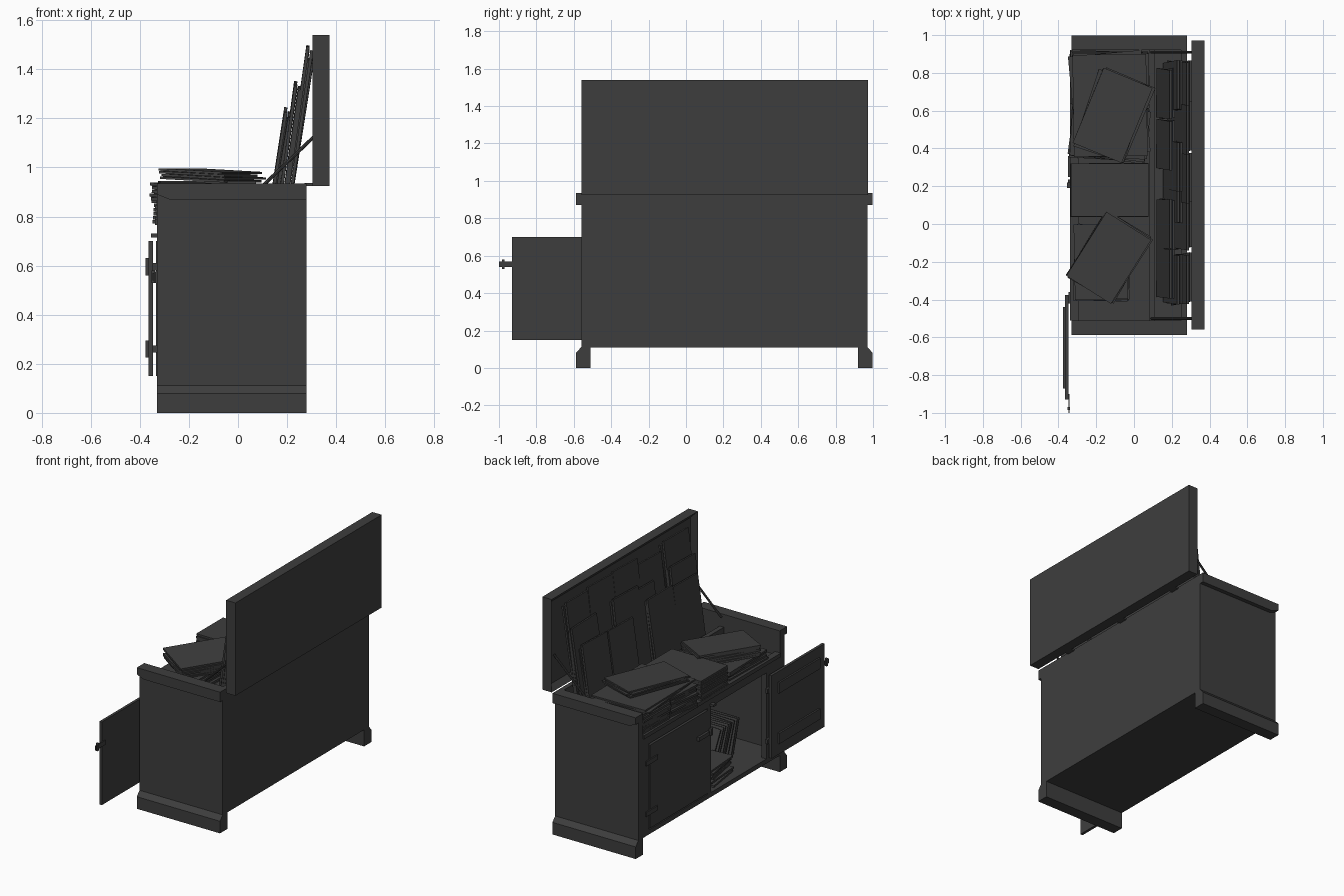
import bpy, bmesh, random
from math import radians
from mathutils import Matrix, Vector, Euler

random.seed(4)
if "Cube" in bpy.data.objects:
    bpy.data.objects.remove(bpy.data.objects["Cube"])

charcoal = bpy.data.materials.new("charcoal")
charcoal.use_nodes = True
charcoal.diffuse_color = (0.048, 0.048, 0.048, 1)
charcoal.node_tree.nodes["Principled BSDF"].inputs["Base Color"].default_value = (0.048, 0.048, 0.048, 1)


def finish(name, bm):
    bmesh.ops.recalc_face_normals(bm, faces=bm.faces)
    mesh = bpy.data.meshes.new(name)
    bm.to_mesh(mesh)
    bm.free()
    mesh.materials.append(charcoal)
    ob = bpy.data.objects.new(name, mesh)
    bpy.context.collection.objects.link(ob)
    return ob


def add_box(bm, center, size, rot=(0, 0, 0)):
    turn = Euler([radians(a) for a in rot]).to_matrix().to_4x4()
    m = Matrix.Translation(center) @ turn @ Matrix.Diagonal((*size, 1))
    return bmesh.ops.create_cube(bm, size=1, matrix=m)["verts"]


def box(name, x, y, z):
    """Box from its low and high limits on each axis."""
    bm = bmesh.new()
    add_box(bm, [sum(r) / 2 for r in (x, y, z)], [r[1] - r[0] for r in (x, y, z)])
    return finish(name, bm)


def prism(name, points, shift):
    bm = bmesh.new()
    face = bm.faces.new([bm.verts.new(p) for p in points])
    out = bmesh.ops.extrude_face_region(bm, geom=[face])["geom"]
    bmesh.ops.translate(bm, vec=shift, verts=[v for v in out if isinstance(v, bmesh.types.BMVert)])
    return finish(name, bm)


def stack(name, center, size, count, angle, jitter=0.012, twist=2.5, tilt=0):
    """Pile of thin sleeves, each slightly shifted and turned; center is at the bottom."""
    bm = bmesh.new()
    step = size[2] / count
    for i in range(count):
        x = center[0] + random.uniform(-jitter, jitter)
        y = center[1] + random.uniform(-jitter, jitter)
        add_box(bm, (x, y, center[2] + step * (i + 0.5)), (size[0], size[1], step * 0.85),
                (0, tilt, angle + random.uniform(-twist, twist)))
    return finish(name, bm)


FRONT, BACK = -0.33, 0.28
MID = 0.205          # middle of the chest along y
OUT, INN = 0.765, 0.715

# Ends: wall, slanted foot board and top trim, mirrored about the middle
for side, label in ((-1, "right"), (1, "left")):
    wall = sorted((MID + side * INN, MID + side * OUT))
    box("end_wall_" + label, (FRONT, BACK), wall, (0.11, 0.935))
    foot = [(INN, 0), (0.793, 0), (0.793, 0.08), (OUT, 0.112), (INN, 0.112)]
    prism("foot_board_" + label, [(FRONT, MID + side * y, z) for y, z in foot], (BACK - FRONT, 0, 0))
    trim = [(FRONT, 0.89), (-0.28, 0.87), (BACK, 0.87), (BACK, 0.935), (FRONT, 0.935)]
    prism("top_trim_" + label, [(x, MID + side * OUT, z) for x, z in trim], (0, side * 0.028, 0))

# Carcass
inside = (MID - INN, MID + INN)
box("back_panel", (0.25, BACK), inside, (0.11, 0.935))
box("bottom_panel", (FRONT, BACK), inside, (0.11, 0.14))
box("tray_floor", (FRONT, 0.25), inside, (0.74, 0.77))
box("front_top_rail", (FRONT, -0.295), inside, (0.71, 0.79))
box("front_ledge", (-0.338, FRONT), inside, (0.765, 0.79))
box("front_stile_right", (FRONT, -0.295), (inside[0], -0.37), (0.14, 0.71))
box("front_stile_left", (FRONT, -0.295), (0.86, inside[1]), (0.14, 0.71))
box("centre_stile", (FRONT, -0.295), (0.21, 0.245), (0.14, 0.71))
box("tray_divider", (0.08, 0.11), inside, (0.77, 0.85))

# Closed door with strap hinges and latch
box("closed_door", (-0.334, -0.312), (0.25, 0.855), (0.15, 0.70))
box("closed_door_latch", (-0.35, -0.334), (0.25, 0.36), (0.54, 0.565))
box("closed_door_knob", (-0.35, -0.334), (0.215, 0.235), (0.53, 0.575))
box("door_catch", (-0.355, FRONT), (0.19, 0.22), (0.715, 0.73))

# Open door folded flat to the side, with battens on its inner face
box("open_door", (-0.365, -0.347), (-0.93, -0.375), (0.15, 0.70))
box("open_door_latch", (-0.348, -0.342), (-1.0, -0.90), (0.54, 0.57))
box("open_door_latch_tip", (-0.352, -0.338), (-0.985, -0.97), (0.53, 0.58))
for z in (0.225, 0.56):
    box("door_batten", (-0.376, -0.365), (-0.87, -0.44), (z, z + 0.07))
    box("closed_door_hinge", (-0.342, -0.334), (0.78, 0.90), (z + 0.02, z + 0.05))
    box("open_door_hinge", (-0.347, FRONT), (-0.42, -0.36), (z + 0.02, z + 0.05))

# Raised lid with a recessed inner face
bm = bmesh.new()
add_box(bm, (0.338, 0.207, 1.232), (0.068, 1.53, 0.615))
bm.normal_update()
inner = [f for f in bm.faces if f.normal.x < -0.9]
bmesh.ops.inset_region(bm, faces=inner, thickness=0.05)
bmesh.ops.translate(bm, vec=(0.03, 0, 0), verts=inner[0].verts)
finish("lid", bm)
for y in (-0.3, 0.2, 0.7):
    box("lid_hinge", (0.27, 0.31), (y, y + 0.06), (0.925, 0.937))

# Lid stays
for y in (-0.5, 0.91):
    a, b = Vector((0.09, y, 0.915)), Vector((0.33, y, 1.145))
    d = b - a
    bm = bmesh.new()
    m = Matrix.Translation((a + b) / 2) @ d.to_track_quat("Z", "Y").to_matrix().to_4x4()
    bmesh.ops.create_cone(bm, cap_ends=True, segments=8, radius1=0.007, radius2=0.007,
                          depth=d.length, matrix=m)
    finish("lid_stay", bm)

# Loose piles lying in the tray
stack("middle_pile", (-0.13, 0.18, 0.77), (0.41, 0.28, 0.15), 10, 0, 0.003, 0.3)
stack("left_base_pile", (-0.13, 0.77, 0.77), (0.40, 0.28, 0.15), 9, 0, 0.008, 2)
stack("left_low_pile", (-0.13, 0.48, 0.77), (0.40, 0.27, 0.15), 9, -5, 0.008, 3)
stack("left_cover_pile", (-0.13, 0.63, 0.92), (0.39, 0.54, 0.025), 2, 4, 0.005, 5)
stack("left_top_pile", (-0.11, 0.58, 0.945), (0.28, 0.43, 0.045), 4, -20, 0.012, 3, 3)
stack("right_base_pile", (-0.17, -0.20, 0.77), (0.28, 0.40, 0.08), 5, 0, 0.008, 2)
stack("right_top_pile", (-0.13, -0.175, 0.855), (0.28, 0.40, 0.075), 5, -31, 0.008, 2, 4)

# Rows of sleeves leaning back towards the lid: (foot x, top x, top z, card centres)
rows = (
    ("front", 0.125, 0.195, 1.23, (0.69, 0.42, 0.0, -0.26)),
    ("middle", 0.16, 0.235, 1.34, (0.73, 0.31, 0.14, -0.29)),
    ("rear", 0.185, 0.285, 1.48, (0.73, 0.51, 0.25, 0.0, -0.29)),
)
for label, x0, x1, top, centres in rows:
    bm = bmesh.new()
    for y in centres:
        high = top + random.uniform(-0.04, 0.015)
        for k in range(2):
            low, up = Vector((x0 + k * 0.016, y, 0.79)), Vector((x1 + k * 0.016, y, high - k * 0.02))
            d = up - low
            lean = d.to_track_quat("Z", "Y").to_matrix().to_4x4()
            m = (Matrix.Translation((low + up) / 2) @ Matrix.Rotation(radians(random.uniform(-2, 2)), 4, "X")
                 @ Matrix.Rotation(Vector((0, 0, 1)).angle(d), 4, "Y")
                 @ Matrix.Diagonal((0.013, 0.26, d.length, 1)))
            bmesh.ops.create_cube(bm, size=1, matrix=m)
    finish(label + "_leaning_sleeves", bm)

# Contents of the lower cupboard
stack("cupboard_pile", (-0.17, 0.03, 0.14), (0.22, 0.26, 0.11), 8, 8, 0.012, 4)
bm = bmesh.new()
for i in range(9):
    add_box(bm, (0.0, -0.14 - i * 0.025, 0.25), (0.26, 0.008, 0.23), (24 - i, 0, random.uniform(-5, 5)))
finish("cupboard_leaning_sleeves", bm)
